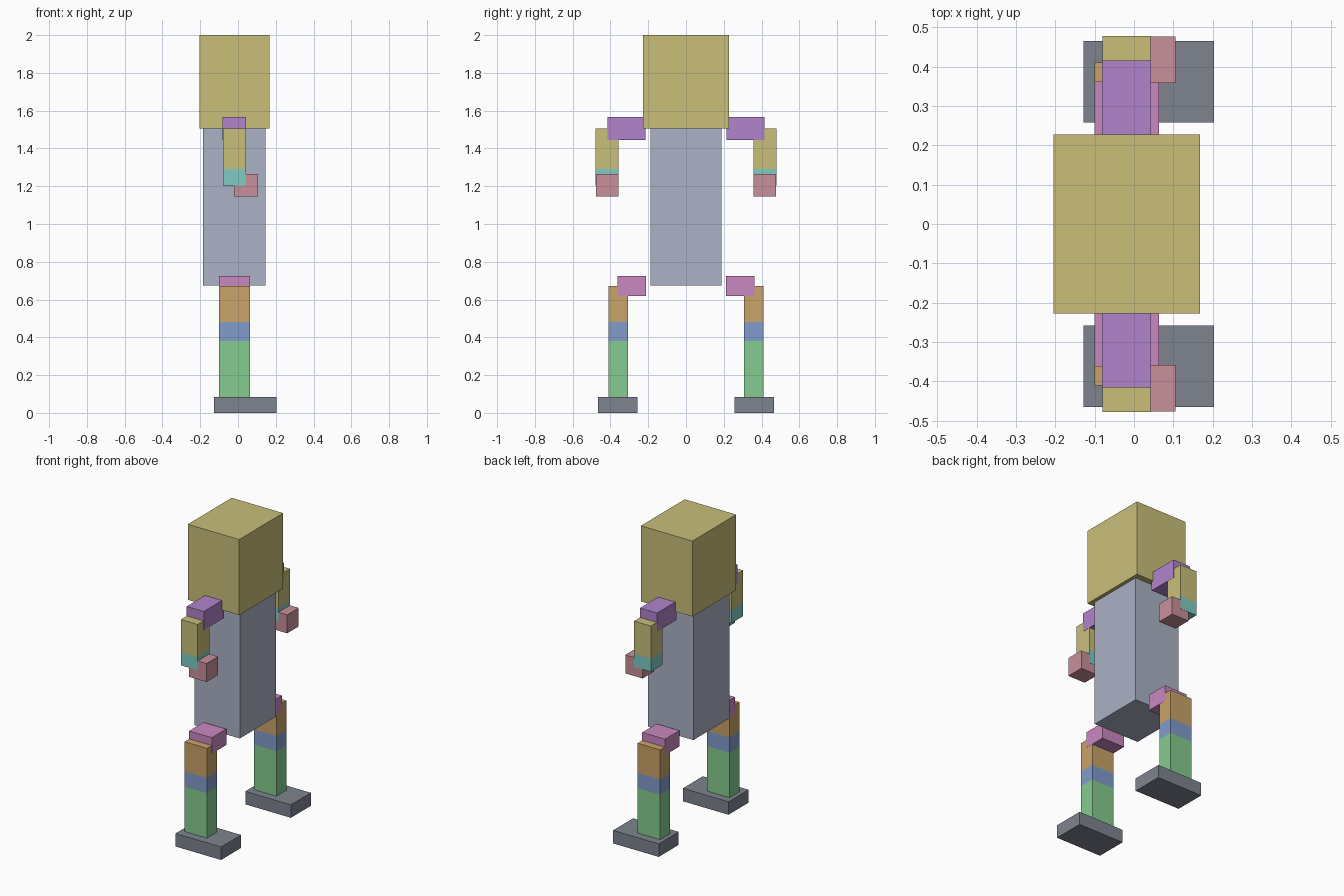
import bpy
import bmesh

if "Cube" in bpy.data.objects:
    bpy.data.objects.remove(bpy.data.objects["Cube"])


def linear(c):
    c /= 255
    return c / 12.92 if c <= 0.04045 else ((c + 0.055) / 1.055) ** 2.4


def material(name, r, g, b):
    m = bpy.data.materials.new(name)
    m.diffuse_color = (linear(r), linear(g), linear(b), 1)
    m.use_nodes = True
    m.node_tree.nodes["Principled BSDF"].inputs["Base Color"].default_value = m.diffuse_color
    return m


yellow = material("yellow", 201, 191, 121)
grey_blue = material("grey blue", 171, 178, 197)
purple = material("purple", 177, 131, 203)
teal = material("teal", 128, 203, 196)
rose = material("rose", 201, 144, 155)
pink = material("pink", 202, 137, 192)
orange = material("orange", 202, 163, 104)
blue = material("blue", 130, 156, 204)
green = material("green", 134, 203, 143)
slate = material("slate", 125, 131, 143)


def box(name, x, y, z, mats, cuts=()):
    """Box from (min, max) ranges; cuts split it into bands by height, lowest first."""
    bm = bmesh.new()
    bmesh.ops.create_cube(bm, size=1)
    for v in bm.verts:
        v.co = [r[0] if c < 0 else r[1] for r, c in zip((x, y, z), v.co)]
    for h in cuts:
        bmesh.ops.bisect_plane(bm, geom=bm.verts[:] + bm.edges[:] + bm.faces[:],
                               plane_co=(0, 0, h), plane_no=(0, 0, 1))
    for f in bm.faces:
        f.material_index = sum(f.calc_center_median().z > h for h in cuts)
    mesh = bpy.data.meshes.new(name)
    bm.to_mesh(mesh)
    bm.free()
    for m in mats:
        mesh.materials.append(m)
    ob = bpy.data.objects.new(name, mesh)
    bpy.context.collection.objects.link(ob)
    return ob


# Head and body
box("head", (-0.205, 0.168), (-0.227, 0.227), (1.505, 2.0), [yellow])
box("torso", (-0.185, 0.145), (-0.188, 0.188), (0.675, 1.505), [grey_blue])

# Arms and legs on both sides; insets of 0.001 keep overlapping faces apart
for side, s in (("left", 1), ("right", -1)):
    def limb(name, x, y, z, mats, cuts=()):
        box(f"{side}_{name}", x, sorted((s * y[0], s * y[1])), z, mats, cuts)

    limb("shoulder", (-0.081, 0.043), (0.214, 0.416), (1.445, 1.567), [purple])
    limb("arm", (-0.08, 0.042), (0.357, 0.478), (1.205, 1.505), [teal, yellow], (1.29,))
    limb("hand", (-0.02, 0.106), (0.358, 0.477), (1.145, 1.266), [rose])
    limb("hip", (-0.101, 0.064), (0.213, 0.362), (0.62, 0.725), [pink])
    limb("leg", (-0.1, 0.063), (0.308, 0.411), (0.08, 0.673), [green, blue, orange], (0.38, 0.48))
    limb("foot", (-0.128, 0.203), (0.258, 0.465), (0.0, 0.085), [slate])
